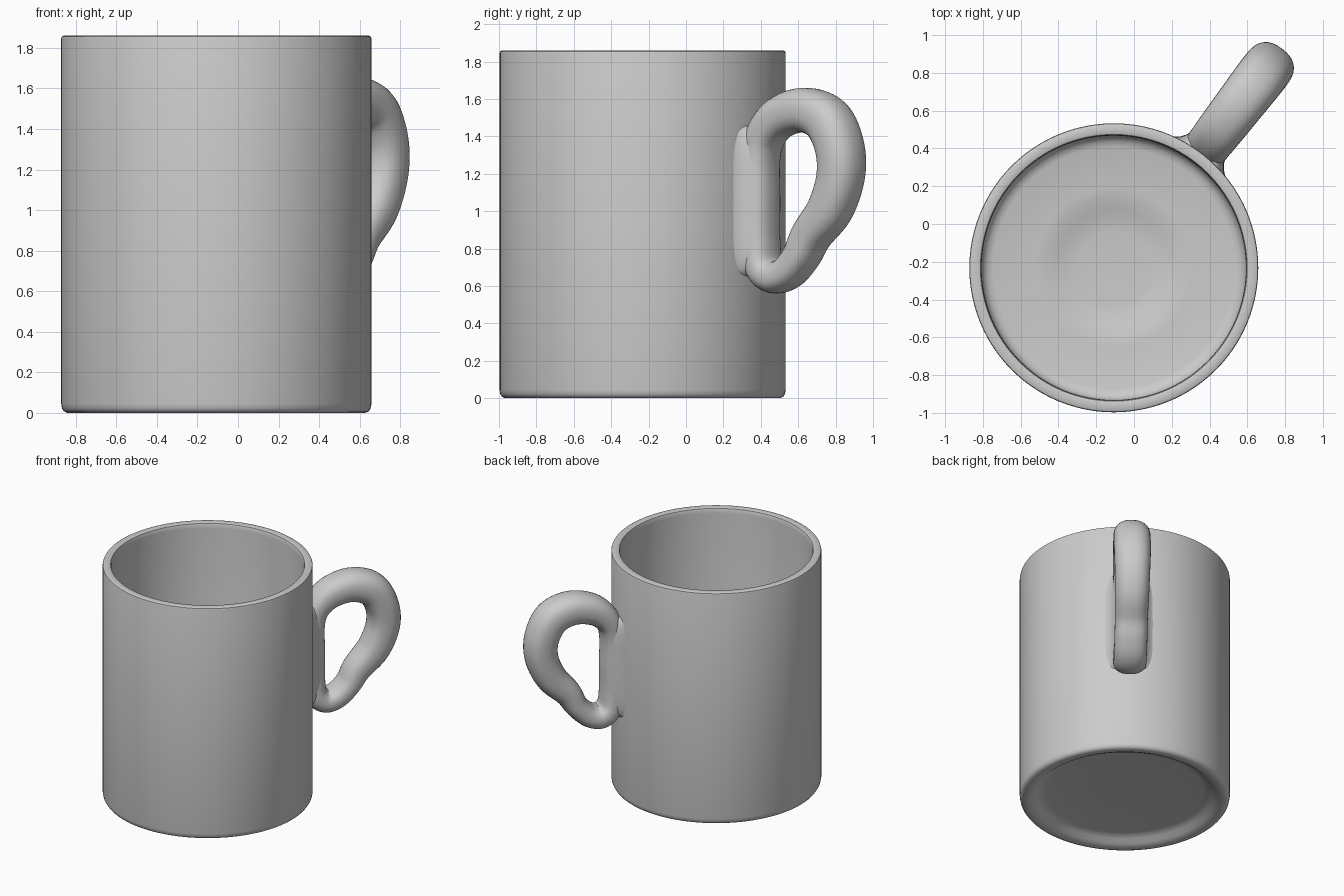
import bpy, math
from mathutils import Vector

if "Cube" in bpy.data.objects:
    bpy.data.objects.remove(bpy.data.objects["Cube"])

CENTRE = Vector((-0.107, -0.232, 0))
ANGLE = math.radians(52.4)
OUT = Vector((math.cos(ANGLE), math.sin(ANGLE), 0))     # away from the mug
SIDE = Vector((-math.sin(ANGLE), math.cos(ANGLE), 0))   # across the handle
UP = Vector((0, 0, 1))


def spow(v, e):
    return math.copysign(abs(v) ** e, v)


def build(name, rings, closed=False, sharp=40):
    """Skin a list of equal-length vertex rings."""
    n = len(rings[0])
    verts = [v for ring in rings for v in ring]
    count = len(rings) if closed else len(rings) - 1
    faces = []
    for i in range(count):
        a, b = i * n, ((i + 1) % len(rings)) * n
        for j in range(n):
            k = (j + 1) % n
            faces.append((a + j, a + k, b + k, b + j))
    if not closed:
        faces.append(tuple(reversed(range(n))))
        faces.append(tuple(range(len(verts) - n, len(verts))))
    me = bpy.data.meshes.new(name)
    me.from_pydata(verts, [], faces)
    ob = bpy.data.objects.new(name, me)
    bpy.context.collection.objects.link(ob)
    bpy.ops.object.select_all(action='DESELECT')
    ob.select_set(True)
    bpy.context.view_layer.objects.active = ob
    bpy.ops.object.mode_set(mode='EDIT')
    bpy.ops.mesh.select_all(action='SELECT')
    bpy.ops.mesh.normals_make_consistent(inside=False)
    bpy.ops.object.mode_set(mode='OBJECT')
    bpy.ops.object.shade_smooth_by_angle(angle=math.radians(sharp))
    return ob


# Mug body: one revolved profile, from recessed base to dimpled inner floor
profile = [(0.2, 0.06), (0.57, 0.06), (0.60, 0.056), (0.635, 0.04), (0.665, 0.015),
           (0.695, 0.002), (0.715, 0), (0.735, 0), (0.752, 0.008), (0.761, 0.022),
           (0.765, 0.045), (0.765, 1.845), (0.762, 1.855), (0.753, 1.86),
           (0.715, 1.86), (0.706, 1.856), (0.702, 1.845), (0.70, 1.82),
           (0.70, 0.20), (0.692, 0.17), (0.67, 0.15), (0.64, 0.14), (0.42, 0.14),
           (0.37, 0.135), (0.31, 0.12), (0.25, 0.105), (0.20, 0.10)]
SEG = 96
build("mug_body", [[CENTRE + Vector((r * math.cos(t * math.tau / SEG),
                                     r * math.sin(t * math.tau / SEG), z))
                    for t in range(SEG)] for r, z in profile])

# Handle: closed loop of (distance out, height, half thickness, half width)
path = [(0.80, 1.05, 0.085, 0.115), (0.80, 1.28, 0.085, 0.115), (0.835, 1.41, 0.095, 0.12),
        (0.94, 1.505, 0.11, 0.125), (1.10, 1.54, 0.12, 0.13), (1.25, 1.485, 0.125, 0.135),
        (1.33, 1.34, 0.122, 0.135), (1.335, 1.18, 0.12, 0.13), (1.265, 1.01, 0.115, 0.125),
        (1.14, 0.87, 0.10, 0.12), (1.07, 0.755, 0.087, 0.12), (0.98, 0.67, 0.085, 0.12),
        (0.885, 0.65, 0.088, 0.12), (0.815, 0.715, 0.088, 0.12), (0.80, 0.85, 0.085, 0.115)]
pts = [Vector(p) for p in path]
N, STEPS = len(pts), 8
loop = []
for i in range(N):
    p0, p1, p2, p3 = (pts[(i + k) % N] for k in (-1, 0, 1, 2))
    for s in range(STEPS):
        t = s / STEPS
        loop.append(0.5 * (2 * p1 + (p2 - p0) * t + (2 * p0 - 5 * p1 + 4 * p2 - p3) * t * t
                           + (3 * p1 - p0 - 3 * p2 + p3) * t ** 3))
rings = []
for i, p in enumerate(loop):
    d = loop[(i + 1) % len(loop)] - loop[i - 1]
    tan = (OUT * d[0] + UP * d[1]).normalized()
    nrm = tan.cross(SIDE)
    c = CENTRE + OUT * p[0] + UP * p[1]
    rings.append([c + nrm * p[2] * spow(math.cos(a), 0.85) + SIDE * p[3] * spow(math.sin(a), 0.85)
                  for a in (k * math.tau / 32 for k in range(32))])
build("handle", rings, closed=True, sharp=60)

# Flared pad blending the handle into the wall
flare = [(0.73, 0.195, 0.42), (0.75, 0.165, 0.41), (0.77, 0.142, 0.40),
         (0.795, 0.125, 0.395), (0.825, 0.113, 0.385), (0.85, 0.095, 0.375)]
build("handle_pad", [[CENTRE + OUT * r + SIDE * w * spow(math.cos(a), 0.4)
                      + UP * (1.055 + h * spow(math.sin(a), 0.4))
                      for a in (k * math.tau / 48 for k in range(48))]
                     for r, w, h in flare], sharp=50)
